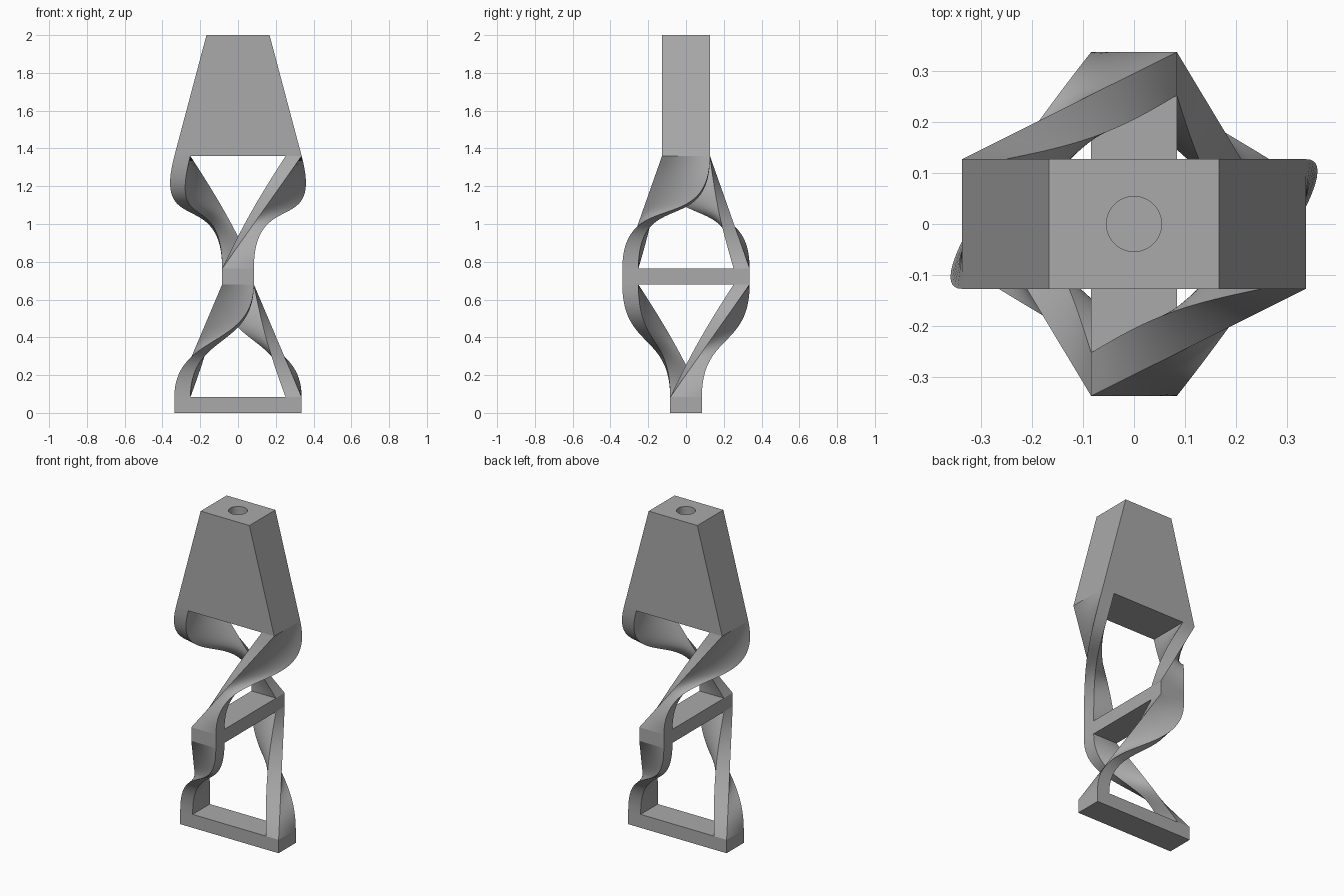
import bpy, bmesh, math
from mathutils import Vector, Matrix

cube = bpy.data.objects.get("Cube")
if cube:
    bpy.data.objects.remove(cube, do_unlink=True)

grey = bpy.data.materials.new("plain_grey")
grey.use_nodes = True
grey.diffuse_color = (0.4, 0.4, 0.4, 1)
grey.node_tree.nodes["Principled BSDF"].inputs["Base Color"].default_value = (0.4, 0.4, 0.4, 1)

R_OUT, R_IN, HALF = 0.337, 0.252, 0.084     # bar end, strand inner side, bar half width
BAR_TOP, MID_LOW, MID_TOP, HEAD_LOW, HEAD_TOP = 0.083, 0.68, 0.764, 1.36, 2.0
HEAD_HALF_Y, HEAD_TOP_X = 0.127, 0.167
SLOPE = (HEAD_TOP_X - R_OUT) / (HEAD_TOP - HEAD_LOW)


def finish(name, bm, smooth=False):
    bmesh.ops.recalc_face_normals(bm, faces=bm.faces[:])
    mesh = bpy.data.meshes.new(name)
    bm.to_mesh(mesh)
    bm.free()
    mesh.materials.append(grey)
    obj = bpy.data.objects.new(name, mesh)
    bpy.context.collection.objects.link(obj)
    if smooth:
        bpy.ops.object.select_all(action='DESELECT')
        obj.select_set(True)
        bpy.context.view_layer.objects.active = obj
        bpy.ops.object.shade_smooth_by_angle(angle=math.radians(35))
    return obj


def block(name, hx, hy, low, high, top_x=None):
    """Box, optionally narrowed along x at the top."""
    bm = bmesh.new()
    bmesh.ops.create_cube(bm, size=2)
    for v in bm.verts:
        up = v.co.z > 0
        v.co.x *= top_x if up and top_x else hx
        v.co.y *= hy
        v.co.z = high if up else low
    return finish(name, bm)


def hermite(p, q, m0, m1, t):
    step = t * t * (3 - 2 * t)
    return p.lerp(q, step) + m0 * (t * (1 - t) ** 2) + m1 * (t * t * (t - 1))


def strand(name, turn, low, high, end_half, slope, pull, steps=36, across=8):
    """Strap sweeping a quarter turn: one edge straight, the other S-shaped."""
    rise = high - low
    start_tan = Vector((0, 0, rise * pull))
    end_tan = Vector((0, slope * rise * pull, rise * pull))
    bm = bmesh.new()
    rings = []
    for i in range(steps + 1):
        t = i / steps
        edges = []
        for r in (R_OUT, R_IN):
            lead = hermite(Vector((r, HALF, low)), Vector((-end_half, r, high)),
                           start_tan, end_tan, t)
            f = (lead.z - low) / rise
            lag = Vector((r, -HALF, low)).lerp(Vector((end_half, r, high)), f)
            if r == R_IN:      # inner lagging edge bows gently to the axis
                bow = 0.015 * math.sin(math.pi * f)
                lag -= Vector((bow, bow, 0))
            edges.append((lag, lead))
        (a, b), (c, d) = edges
        ring = [a.lerp(b, k / across) for k in range(across + 1)]
        ring += [d.lerp(c, k / across) for k in range(across + 1)]
        rings.append([bm.verts.new(p) for p in ring])
    n = len(rings[0])
    for lower, upper in zip(rings, rings[1:]):
        for k in range(n):
            j = (k + 1) % n
            bm.faces.new((lower[k], lower[j], upper[j], upper[k]))
    bm.faces.new(rings[0])
    bm.faces.new(rings[-1])
    bm.transform(Matrix.Rotation(math.radians(turn), 4, 'Z'))
    finish(name, bm, True)


# Cross bars
block("base_bar", R_OUT, HALF, 0, BAR_TOP)
block("middle_bar", HALF, R_OUT, MID_LOW, MID_TOP)

# Twisted strands, in opposite pairs
for side, turn in (("left", 0), ("right", 180)):
    strand("lower_strand_" + side, turn, BAR_TOP, MID_LOW, HALF, 0, 1.7)
    strand("upper_strand_" + side, turn - 90, MID_TOP, HEAD_LOW, HEAD_HALF_Y, SLOPE, 2.2)

# Tapered head with a round socket in the top
head = block("head", R_OUT, HEAD_HALF_Y, HEAD_LOW, HEAD_TOP, HEAD_TOP_X)
bm = bmesh.new()
bmesh.ops.create_cone(bm, cap_ends=True, segments=48, radius1=0.054, radius2=0.054,
                      depth=0.6, matrix=Matrix.Translation((0, 0, HEAD_TOP)))
cutter = finish("socket_cutter", bm)
cutter.hide_render = True
cutter.hide_viewport = True
cut = head.modifiers.new("socket", 'BOOLEAN')
cut.operation = 'DIFFERENCE'
cut.object = cutter
cut.solver = 'EXACT'
